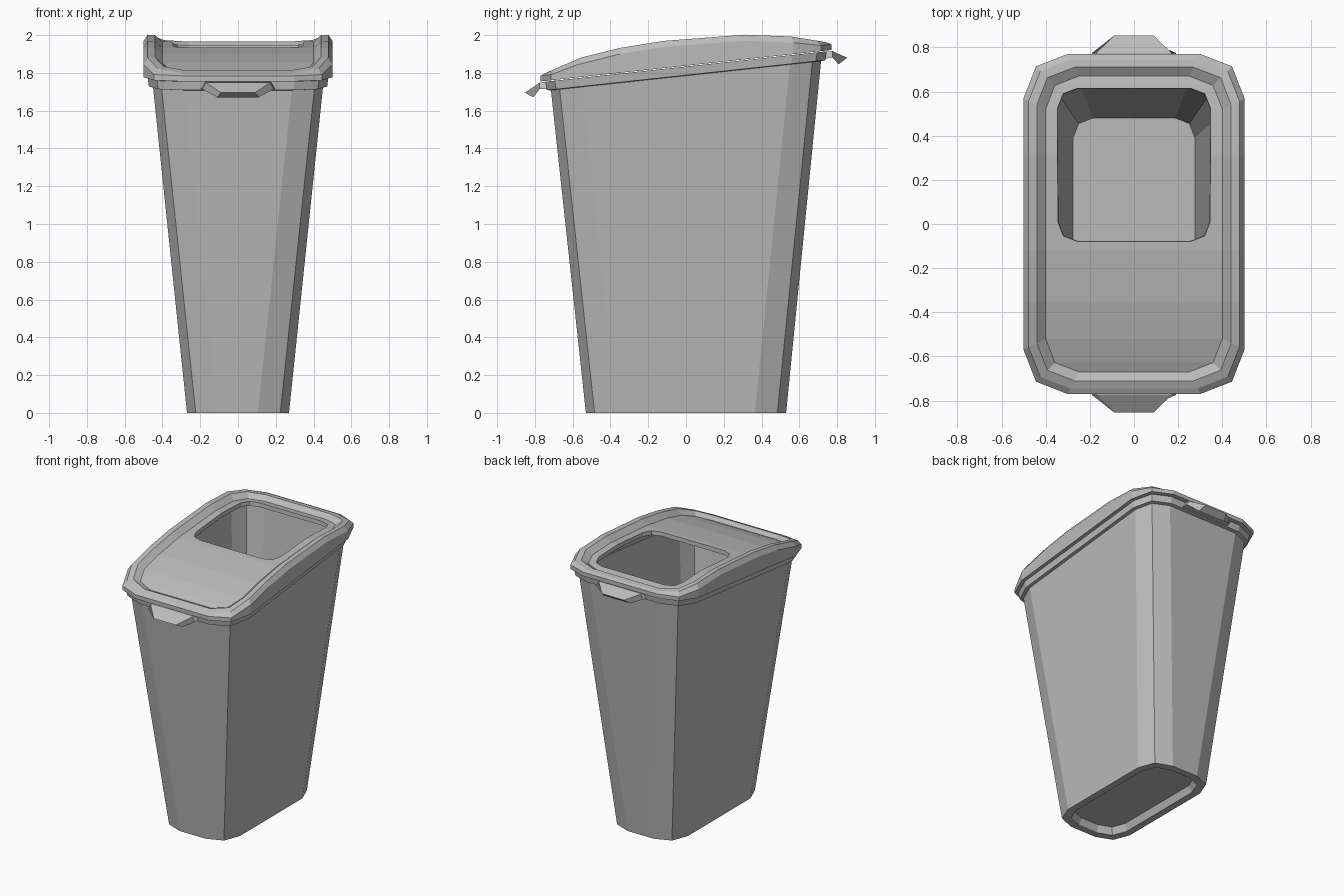
import bpy, bmesh

cube = bpy.data.objects.get("Cube")
if cube:
    bpy.data.objects.remove(cube)

grey = bpy.data.materials.new("grey_plastic")
grey.use_nodes = True
grey.diffuse_color = (0.5, 0.5, 0.5, 1)
grey.node_tree.nodes["Principled BSDF"].inputs["Base Color"].default_value = (0.5, 0.5, 0.5, 1)

# Lid crown: (y, z) stations
CROWN = [(-.77, 1.785), (-.57, 1.875), (-.35, 1.93), (-.12, 1.967),
         (.31, 2.0), (.57, 1.99), (.77, 1.955)]


def crown(y):
    for (y0, z0), (y1, z1) in zip(CROWN, CROWN[1:]):
        if y <= y1 or y1 == CROWN[-1][0]:
            return z0 + (z1 - z0) * (y - y0) / (y1 - y0)


def seam(y):
    """Slanted plane where the lid meets the bin."""
    return 1.838 + .108 * y


def ring(hx, hy, cut, z, stations=(), yc=0):
    """Rectangle with two-facet corners; z is a function of y."""
    m = cut * .28
    end = [(hx - cut, hy), (hx - m, hy - m), (hx, hy - cut)]
    side = [(x, -y) for x, y in end] + [(hx, y) for y in stations] + end[::-1]
    loop = side + [(-x, y) for x, y in reversed(side)]
    return [(x, y + yc, z(y + yc)) for x, y in loop]


def loft(name, rings):
    """Skin a stack of rings and close both ends with cross strips."""
    bm = bmesh.new()
    loops = [[bm.verts.new(p) for p in r] for r in rings]
    n = len(loops[0])
    for a, b in zip(loops, loops[1:]):
        for i in range(n):
            j = (i + 1) % n
            bm.faces.new((a[i], a[j], b[j], b[i]))
    for cap in (loops[0], loops[-1]):
        for i in range(n // 2 - 1):
            bm.faces.new((cap[i], cap[i + 1], cap[n - 2 - i], cap[n - 1 - i]))
    bmesh.ops.recalc_face_normals(bm, faces=bm.faces)
    mesh = bpy.data.meshes.new(name)
    bm.to_mesh(mesh)
    bm.free()
    mesh.materials.append(grey)
    obj = bpy.data.objects.new(name, mesh)
    bpy.context.collection.objects.link(obj)
    return obj


def level(h):
    return lambda y: h


def below(d):
    return lambda y: seam(y) - d


# Bin: recessed base, tapered walls, collar, inner walls and floor
loft("bin_body", [
    ring(.20, .46, .13, level(.05)),
    ring(.22, .48, .14, level(0)),
    ring(.27, .53, .165, level(0)),
    ring(.45, .715, .165, below(.053)),
    ring(.472, .738, .18, below(.05)),
    ring(.478, .745, .18, below(.004)),
    ring(.42, .68, .16, below(.004)),
    ring(.276, .48, .09, level(.12)),
])

# Lid: skirt, chamfered raised rim, sunken curved panel, hollow underside
rows = [y for y, z in CROWN[2:5]]
lid = loft("lid", [
    ring(.41, .68, .16, lambda y: max(crown(y) - .065, seam(y) + .005), rows),
    ring(.42, .69, .16, seam, rows),
    ring(.50, .77, .20, seam, rows),
    ring(.50, .77, .20, lambda y: max(crown(y) - .03, seam(y) + .03), rows),
    ring(.478, .745, .19, lambda y: crown(y) + .002, rows),
    ring(.44, .71, .17, crown, rows),
    ring(.40, .67, .15, lambda y: crown(y) - .035, rows),
])

# Opening in the rear half of the lid
cutter = loft("opening_cutter", [
    ring(.335, .337, .085, level(1.8), yc=.2675),
    ring(.355, .357, .09, level(2.1), yc=.2675),
])
cutter.hide_render = True
cutter.hide_viewport = True
cut = lid.modifiers.new("opening", "BOOLEAN")
cut.operation = "DIFFERENCE"
cut.solver = "EXACT"
cut.object = cutter

# Grip tabs: (distance from centre, half width, upper and lower offset from seam)
TAB = [(.70, .18, -.004, -.045), (.775, .17, -.006, -.04), (.853, .09, -.05, -.05)]
for name, s in (("front_grip", -1), ("back_grip", 1)):
    sections = []
    for d, w, up, low in TAB:
        inner = d - .045 if d > .8 else d
        drop = -.08 if d > .8 else low
        sections.append([(x, s * r, seam(s * r) + o) for x, r, o in
                         ((-w, d, up), (w, d, up), (w + .02, inner, drop), (-w - .02, inner, drop))])
    loft(name, sections)
